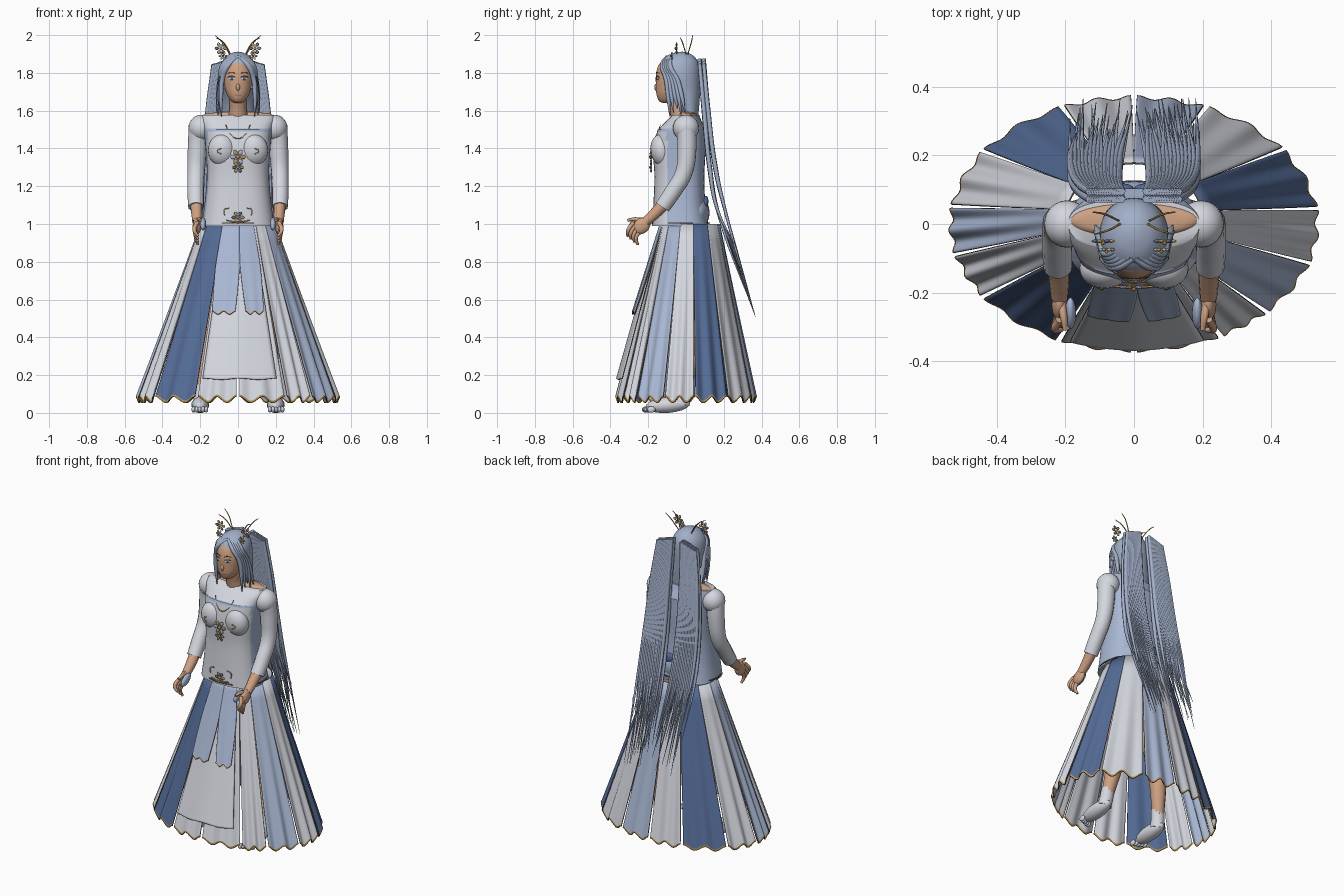
import bpy, bmesh, math, random
from math import sin, cos, pi, radians
from mathutils import Vector

random.seed(4)
cube = bpy.data.objects.get("Cube")
if cube:
    bpy.data.objects.remove(cube)


def make_mat(name, r, g, b):
    m = bpy.data.materials.new(name)
    m.use_nodes = True
    m.diffuse_color = (r, g, b, 1)
    bsdf = next(n for n in m.node_tree.nodes if n.type == 'BSDF_PRINCIPLED')
    bsdf.inputs["Base Color"].default_value = (r, g, b, 1)
    bsdf.inputs["Roughness"].default_value = 0.7
    return m


WHITE = make_mat("white cloth", .66, .68, .74)
PALE = make_mat("pale blue cloth", .40, .48, .66)
NAVY = make_mat("deep blue cloth", .09, .15, .31)
HAIR = make_mat("blue grey hair", .36, .43, .58)
SKIN = make_mat("skin", .62, .36, .23)
GOLD = make_mat("gold", .50, .31, .09)
TRIM = make_mat("dark trim", .13, .10, .07)
LIPS = make_mat("lips", .50, .20, .15)


def add_mesh(name, bm, *mats, angle=50):
    me = bpy.data.meshes.new(name)
    bmesh.ops.recalc_face_normals(bm, faces=bm.faces)
    bm.to_mesh(me)
    bm.free()
    for m in mats:
        me.materials.append(m)
    me.shade_smooth()
    me.set_sharp_from_angle(angle=radians(angle))
    ob = bpy.data.objects.new(name, me)
    bpy.context.collection.objects.link(ob)
    return ob


def catmull(rows, steps):
    """Smooth a list of number tuples."""
    out = []
    for i in range(len(rows) - 1):
        a, b, c, d = (Vector(rows[max(0, min(len(rows) - 1, i + k))]) for k in (-1, 0, 1, 2))
        for j in range(steps):
            t = j / steps
            out.append(b + (c - a) * t / 2 + (2 * a - 5 * b + 4 * c - d) * t * t / 2
                       + (3 * b - a - 3 * c + d) * t ** 3 / 2)
    return out + [Vector(rows[-1])]


def loft(rows, steps=4, n=36, power=2.0):
    """Rows of (centre y, z, half width, half depth) become a closed skin."""
    bm = bmesh.new()
    rings = []
    for cy, z, rx, ry in catmull(rows, steps):
        ring = []
        for k in range(n):
            c, s = cos(2 * pi * k / n), sin(2 * pi * k / n)
            x = math.copysign(abs(c) ** (2 / power), c) * rx
            y = math.copysign(abs(s) ** (2 / power), s) * ry
            ring.append(bm.verts.new((x, cy + y, z)))
        rings.append(ring)
    for lo, hi in zip(rings, rings[1:]):
        for k in range(n):
            bm.faces.new((lo[k], lo[k - 1], hi[k - 1], hi[k]))
    bm.faces.new(rings[0])
    bm.faces.new(rings[-1])
    return bm


def ball(name, loc, size, mat, rot=(0, 0, 0), seg=16):
    bm = bmesh.new()
    bmesh.ops.create_uvsphere(bm, u_segments=seg, v_segments=seg // 2 + 2, radius=1)
    ob = add_mesh(name, bm, mat)
    ob.location, ob.scale, ob.rotation_euler = loc, size, rot


def tubes(name, paths, mat, res=2):
    """Paths of (x, y, z, radius) become round tapered tubes."""
    cu = bpy.data.curves.new(name, 'CURVE')
    cu.dimensions, cu.bevel_depth, cu.bevel_resolution = '3D', 1, res
    cu.resolution_u, cu.use_fill_caps = 6, True
    for path in paths:
        sp = cu.splines.new('BEZIER')
        sp.bezier_points.add(len(path) - 1)
        for bp, (x, y, z, r) in zip(sp.bezier_points, path):
            bp.co, bp.radius = (x, y, z), r
            bp.handle_left_type = bp.handle_right_type = 'AUTO'
    cu.materials.append(mat)
    tmp = bpy.data.objects.new(name + " path", cu)
    bpy.context.collection.objects.link(tmp)
    me = bpy.data.meshes.new_from_object(tmp.evaluated_get(bpy.context.evaluated_depsgraph_get()))
    bpy.data.objects.remove(tmp)
    ob = bpy.data.objects.new(name, me)
    bpy.context.collection.objects.link(ob)
    me.shade_smooth()


def panel(name, a0, a1, mat, z_end=.07, push=0.0, gap=1.0, start=0.0, ripple=1.0, hem=GOLD):
    """One pleated gore of the skirt; the side gaps open below the start height."""
    bm = bmesh.new()
    cols = 18
    rows = [i / 10 for i in range(10)] + [.988, 1]
    grid = []
    for t in rows:
        line = []
        for j in range(cols + 1):
            s = j / cols
            wave = cos(4 * pi * s) * ripple
            g = gap * max(0, t - start) / (1 - start)
            a = radians(a0 + g + (a1 - a0 - 2 * g) * s)
            z = 1 + (z_end - 1) * t + .017 * t ** 4 * wave
            f = (1 - z) / .93
            grow = 1 + .025 * f * wave
            rx, ry = (.2 + .335 * f) * grow + push * f, (.16 + .21 * f) * grow + push * f
            line.append(bm.verts.new((rx * cos(a), .02 * (1 - f) + ry * sin(a), z)))
        grid.append(line)
    for i in range(len(rows) - 1):
        for j in range(cols):
            f = bm.faces.new((grid[i][j], grid[i + 1][j], grid[i + 1][j + 1], grid[i][j + 1]))
            f.material_index = 1 if i == len(rows) - 2 else 0
    ob = add_mesh(name, bm, mat, hem, TRIM)
    sol = ob.modifiers.new("thickness", 'SOLIDIFY')
    sol.thickness, sol.material_offset_rim = .006, 2


def flower(name, c, r, petal):
    for k in range(6):
        a = k * pi / 3
        ball(name + "_petal", (c[0] + r * cos(a), c[1], c[2] + r * sin(a)),
             (r * .55, .005, r * .4), petal if k % 2 else GOLD, (0, -a, 0), 10)
    ball(name + "_centre", (c[0], c[1] - .003, c[2]), (r * .4, .008, r * .4), GOLD, seg=10)


# Skirt gores around the waist, then the front layers
edges = [-18, 7, 36, 67, 90, 113, 145, 172, 194, 215, 246, 270, 298, 316, 342]
shades = [WHITE, NAVY, WHITE, PALE, WHITE, NAVY, WHITE, PALE, WHITE, NAVY, WHITE, WHITE, WHITE, PALE]
for a0, a1, m in zip(edges, edges[1:], shades):
    panel("skirt_gore", a0, a1, m)
panel("front_panel", 249, 293, WHITE, .18, .03, 0, ripple=.2, hem=WHITE)
panel("apron_main", 246, 272, PALE, .53, .06, 4, .45, .5)
panel("apron_side", 272, 294, PALE, .53, .06, 4, .45, .5)

# Bodice: white front, pale blue sides, back and neckline band
bm = loft([(-.03, .99, .195, .15), (-.035, 1.1, .178, .138), (-.035, 1.25, .165, .132),
           (-.035, 1.38, .17, .138), (-.025, 1.49, .18, .128), (-.02, 1.505, .182, .122),
           (-.01, 1.55, .195, .09), (0, 1.578, .19, .07)], 4, 48, 2.6)
for f in bm.faces:
    c = f.calc_center_median()
    side = c.z < 1.49 and c.y > -.1
    f.material_index = 1 if side or c.y > .02 or 1.49 < c.z < 1.505 else 0
add_mesh("bodice", bm, WHITE, PALE)
add_mesh("shoulder_skin", loft([(.01, 1.56, .2, .06), (.01, 1.584, .17, .045), (0, 1.594, .06, .035)]), SKIN)
tubes("waist_hem", [[(.198 * cos(a * pi / 12), -.03 + .153 * sin(a * pi / 12), 1.005, .004)
                     for a in range(25)]], TRIM, 1)
ball("back_drape", (0, .06, 1.06), (.15, .065, .09), PALE)

# Head and face
add_mesh("head", loft([(-.1, 1.64, .012, .015), (-.1, 1.65, .034, .042), (-.092, 1.685, .058, .064),
                       (-.085, 1.73, .071, .074), (-.08, 1.79, .075, .079), (-.07, 1.85, .06, .07),
                       (-.06, 1.88, .02, .03)]), SKIN)
tubes("neck", [[(0, -.02, 1.55, .055), (0, -.045, 1.62, .044), (0, -.06, 1.69, .046)]], SKIN, 4)
ball("nose", (0, -.155, 1.724), (.011, .013, .02), SKIN)
ball("lips", (0, -.151, 1.685), (.02, .005, .007), LIPS)
for s in (-1, 1):
    ball("eye_white", (s * .033, -.151, 1.77), (.018, .005, .008), WHITE, (0, 0, s * .3))
    ball("iris", (s * .033, -.155, 1.77), (.008, .004, .008), NAVY, seg=10)
    tubes("brow_and_lash", [[(s * .014, -.159, z, .0015), (s * .034, -.154, z + .007, .002),
                             (s * .054, -.142, z, .0015)] for z in (1.777, 1.797)], TRIM, 1)

# Hair cap with the face left open
bm = loft([(.025, 1.57, .08, .04), (.01, 1.65, .09, .062), (-.015, 1.72, .096, .09),
           (-.03, 1.79, .1, .106), (-.035, 1.85, .09, .103), (-.03, 1.89, .06, .07),
           (-.025, 1.908, .025, .03), (-.02, 1.912, .003, .003)], 4, 48)
face = [f for f in bm.faces if f.calc_center_median().y < -.07
        and f.calc_center_median().z < 1.845 - abs(f.calc_center_median().x) * .3]
bmesh.ops.delete(bm, geom=face, context='FACES')
add_mesh("hair_cap", bm, HAIR)

for s in (-1, 1):
    # Fringe and side locks
    locks = [[(s * .01 * k, -.1 + .008 * k, 1.885, .01), (s * (.052 + .007 * k), -.125 + .01 * k, 1.84, .014),
              (s * (.082 + .003 * k), -.105 + .014 * k, 1.77, .014),
              (s * (.09 + .004 * k), -.095 + .018 * k, 1.68, .012),
              (s * (.088 + .006 * k), -.085 + .02 * k, 1.57 + .02 * (k % 3), .003)] for k in range(5)]
    tubes("side_locks", locks, HAIR)

    # Long twin tail of tapered strands, tight against the back of the head
    strands = []
    for k in range(28):
        u, v = (k % 14) / 13, k // 14
        end = random.uniform(.5, .88)
        x_end = .02 + .16 * u + random.uniform(-.02, .02)
        strands.append([(s * (.035 + .095 * u), .072 + .022 * v, 1.875 - .03 * u, .011),
                        (s * (.045 + .115 * u), .095 + .022 * v, 1.6, .013),
                        (s * (.045 + .135 * u), .125 + .03 * v, 1.3, .013),
                        (s * (.04 + .145 * u), .165 + .04 * v, 1.08, .009),
                        (s * x_end, .37 - .27 * (end - .5), end, .001)])
    tubes("twin_tail", strands, HAIR, 1)

    # Hair ornaments
    flower("hair_flower", (s * .09, -.05, 1.93), .022, NAVY)
    flower("small_hair_flower", (s * .08, -.075, 1.89), .015, PALE)
    tubes("hair_pins", [[(s * .04, 0, 1.9, .003), (s * .08, -.02, 1.965, .003), (s * .115, -.03, 1.985, .002)],
                        [(s * .045, .01, 1.9, .003), (s * .09, .03, 1.97, .003), (s * .12, .035, 1.997, .002)]], GOLD, 1)

    # Bust, sleeve, forearm and hand
    ball("bust", (s * .085, -.13, 1.39), (.074, .058, .085), WHITE, (.12, 0, 0), seg=24)
    tubes("bust_charm", [[(s * .09, -.19, 1.40, .003), (s * .108, -.184, 1.385, .003),
                          (s * .09, -.192, 1.37, .003)]], GOLD, 1)
    ball("shoulder_puff", (s * .195, 0, 1.508), (.067, .069, .07), WHITE, seg=24)
    tubes("sleeve", [[(s * .208, 0, 1.52, .053), (s * .215, .005, 1.4, .051), (s * .222, -.012, 1.27, .046),
                      (s * .224, -.07, 1.17, .044), (s * .222, -.125, 1.09, .042)]], WHITE, 5)
    tubes("forearm", [[(s * .222, -.1, 1.125, .034), (s * .218, -.16, 1.06, .03),
                       (s * .217, -.215, 1.01, .025)]], SKIN, 4)
    ball("palm", (s * .217, -.235, .99), (.023, .052, .04), SKIN, (.7, 0, 0))
    digits = [[(s * .217, -.245 - .011 * k, .965 + .014 * k, .012),
               (s * (.222 + .003 * k), -.265 - .014 * k, .925 + .014 * k, .011),
               (s * .212, -.255 - .018 * k, .89 + .015 * k, .007)] for k in range(4)]
    digits.append([(s * .212, -.23, 1.015, .013), (s * .205, -.27, 1.025, .011), (s * .2, -.31, 1.02, .007)])
    tubes("fingers", digits, SKIN)
    ball("wrist_cloth", (s * .185, -.26, 1.0), (.016, .05, .028), PALE, (.5, 0, 0))

    # Leg and stockinged foot
    tubes("leg", [[(s * .09, .01, .97, .085), (s * .13, .01, .55, .06), (s * .16, .02, .33, .052),
                   (s * .19, -.01, .12, .036)]], SKIN, 4)
    tubes("ankle", [[(s * .187, -.01, .15, .04), (s * .195, -.02, .08, .04), (s * .198, -.03, .045, .043)]], WHITE, 4)
    ball("foot", (s * .2, -.095, .042), (.047, .118, .042), WHITE, (.08, 0, 0))
    for k in range(5):
        ball("toe", (s * (.168 + .017 * k), -.212 + .007 * k, .018), (.011, .022, .017), WHITE, seg=10)
    tubes("waist_charm", [[(s * .045, -.175, 1.085, .003), (s * .072, -.173, 1.075, .003),
                           (s * .072, -.176, 1.045, .003)]], GOLD, 1)
    ball("back_bow", (s * .045, .105, 1.12), (.045, .014, .028), NAVY, (0, s * .3, 0))

# Necklace and front ornaments
tubes("necklace", [[(-.065, -.135, 1.525, .002), (-.04, -.155, 1.475, .002), (0, -.168, 1.452, .003),
                    (.04, -.155, 1.475, .002), (.065, -.135, 1.525, .002)]], GOLD, 1)
flower("chest_flower", (0, -.185, 1.355), .027, PALE)
flower("pendant_flower", (0, -.185, 1.3), .02, NAVY)
flower("waist_flower", (0, -.183, 1.035), .022, NAVY)
tubes("waist_garland", [[(-.06, -.182, 1.02, .003), (0, -.185, 1.008, .005), (.06, -.182, 1.02, .003)]], GOLD, 1)
